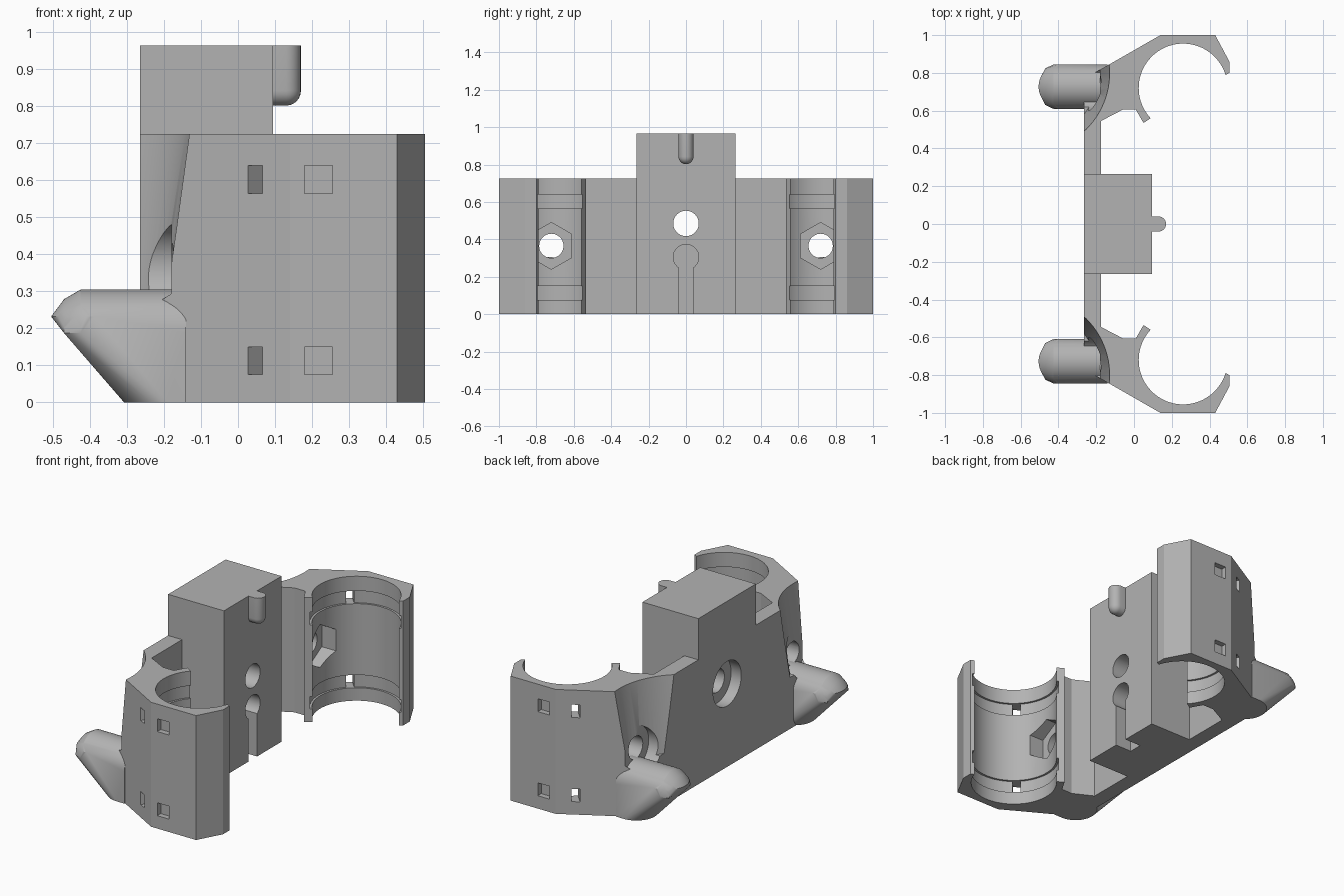
import bpy
import bmesh
from math import sin, cos, pi, radians
from mathutils import Matrix, Vector

if "Cube" in bpy.data.objects:
    bpy.data.objects.remove(bpy.data.objects["Cube"], do_unlink=True)

grey = bpy.data.materials.new("plain grey plastic")
grey.use_nodes = True
colour = (0.45, 0.45, 0.45, 1)
grey.diffuse_color = colour
grey.node_tree.nodes["Principled BSDF"].inputs["Base Color"].default_value = colour


def make(name, bm):
    bmesh.ops.recalc_face_normals(bm, faces=bm.faces)
    mesh = bpy.data.meshes.new(name)
    bm.to_mesh(mesh)
    bm.free()
    mesh.materials.append(grey)
    ob = bpy.data.objects.new(name, mesh)
    bpy.context.collection.objects.link(ob)
    return ob


def prism(name, points, z0, z1):
    bm = bmesh.new()
    face = bm.faces.new([bm.verts.new((x, y, z0)) for x, y in points])
    up = bmesh.ops.extrude_face_region(bm, geom=[face])["geom"]
    moved = [v for v in up if isinstance(v, bmesh.types.BMVert)]
    bmesh.ops.translate(bm, vec=(0, 0, z1 - z0), verts=moved)
    return make(name, bm)


def box(name, lo, hi):
    return prism(name, [(lo[0], lo[1]), (hi[0], lo[1]), (hi[0], hi[1]), (lo[0], hi[1])], lo[2], hi[2])


def hull(name, points):
    bm = bmesh.new()
    for p in points:
        bm.verts.new(p)
    result = bmesh.ops.convex_hull(bm, input=bm.verts)
    loose = {v for v in result["geom_interior"] + result["geom_unused"]
             if isinstance(v, bmesh.types.BMVert)}
    bmesh.ops.delete(bm, geom=list(loose), context="VERTS")
    return make(name, bm)


def rod(name, x0, x1, y, z, r, sides=48):
    # Cylinder along x, with a corner straight up
    bm = bmesh.new()
    m = (Matrix.Translation(((x0 + x1) / 2, y, z)) @ Matrix.Rotation(pi / 2, 4, "Y")
         @ Matrix.Rotation(pi / 2, 4, "Z") @ Matrix.Rotation(pi / 2, 4, "Z"))
    bmesh.ops.create_cone(bm, cap_ends=True, segments=sides, radius1=r, radius2=r,
                          depth=x1 - x0)
    # Put the first corner on the local x axis, which becomes vertical
    first = max(bm.verts, key=lambda v: v.co.x)
    if abs(first.co.y) > 0.001:
        bmesh.ops.rotate(bm, verts=bm.verts, cent=(0, 0, 0), matrix=Matrix.Rotation(pi / sides, 3, "Z"))
    bmesh.ops.transform(bm, matrix=m, verts=bm.verts)
    return make(name, bm)


def cone(name, x, y, z0, z1, r0, r1):
    bm = bmesh.new()
    bmesh.ops.create_cone(bm, cap_ends=True, segments=96, radius1=r0, radius2=r1, depth=z1 - z0,
                          matrix=Matrix.Translation((x, y, (z0 + z1) / 2)))
    return make(name, bm)


def combine(target, tool, operation="DIFFERENCE"):
    tool.hide_render = True
    mod = target.modifiers.new("combine", "BOOLEAN")
    mod.operation = operation
    mod.solver = "EXACT"
    mod.object = tool
    bpy.context.view_layer.objects.active = target
    bpy.ops.object.modifier_apply(modifier=mod.name)
    bpy.data.objects.remove(tool, do_unlink=True)


# Back plate with a bearing holder at each end
CX, CY, R = 0.26, 0.72, 0.235
HOLE_Z = 0.365
half = [(-0.265, 0.768), (0.14, 1), (0.43, 1), (0.505, 0.86), (0.505, 0.8)]
for i in range(49):
    a = radians(17 + (223 - 17) * i / 48)
    half.append((CX + R * cos(a), CY + R * sin(a)))
half += [(0.05, 0.535), (0.01, 0.605), (-0.06, 0.605), (-0.175, 0.545)]
outline = half + [(x, -y) for x, y in reversed(half)]
body = prism("carriage_body", outline, 0, 0.725)

# Central block
combine(body, box("block", (-0.265, -0.265, 0), (0.095, 0.265, 0.965)), "UNION")

# Centre hole, its counterbore, and the keyhole slot
combine(body, rod("cutter", -0.4, 0.2, 0, 0.485, 0.068))
combine(body, rod("cutter", -0.4, -0.2, 0, 0.485, 0.13))
combine(body, rod("cutter", -0.01, 0.2, 0, 0.305, 0.068))
combine(body, box("cutter", (-0.01, -0.04, -0.1), (0.2, 0.04, 0.29)))

for s in (-1, 1):
    y = s * CY
    # Screwdriver clearance, screw head recess, screw hole, nut recess
    combine(body, cone("cutter", -0.55, s * 0.8, 0.3, 0.8, 0.36, 0.432))
    combine(body, rod("cutter", -0.5, -0.18, y, HOLE_Z, 0.12))
    combine(body, rod("cutter", -0.5, 0.2, y, HOLE_Z, 0.065))
    combine(body, rod("cutter", -0.04, 0.2, y, HOLE_Z, 0.125, 6))
    for z0, z1 in ((0.075, 0.15), (0.565, 0.64)):
        # Shallow tie groove in the bore
        combine(body, cone("cutter", CX, y, z0, z1, R + 0.012, R + 0.012))
        # Tie windows
        combine(body, box("cutter", (0.18, min(s * 0.968, s * 1.1), z0),
                          (0.255, max(s * 0.968, s * 1.1), z1)))
        out = Vector((0.047 - CX, 0.947 - CY)).normalized()
        side = Vector((-out.y, out.x)) * 0.022
        mid = Vector((CX, CY))
        corners = [mid + out * d + side * k for d, k in ((0.2, -1), (0.4, -1), (0.4, 1), (0.2, 1))]
        combine(body, prism("cutter", [(c.x, s * c.y) for c in corners], z0, z1))

# Slanted round pods behind the holders
parts = [body]
PY, PR = 0.727, 0.118
for s, label in ((-1, "right"), (1, "left")):
    pts = []
    for i in range(33):
        a = pi * i / 32
        c, d = PR * cos(a), PR * sin(a)
        pts.append((-0.14, s * PY + c, 0.187 + d))
        pts.append((-0.425, s * PY + c, 0.187 + d))
        pts.append((-0.19 - d, s * PY + c, 0))
        pts.append((-0.387 - d, s * PY + c, 0.232))
        pts.append((-0.47, s * PY + c * 0.82, 0.187 + d * 0.78))
    pts += [(-0.14, s * PY + k * PR, 0) for k in (-1, 1)]
    parts.append(hull(label + "_pod", pts))

# Rounded pin on the block
pts = []
for x in (0.08, 0.13):
    for i in range(24):
        a = 2 * pi * i / 24
        for j in range(7):
            b = pi / 2 * j / 6
            r = 0.04 * cos(b)
            pts.append((x + r * cos(a), r * sin(a), 0.842 - 0.04 * sin(b)))
        pts.append((x + 0.04 * cos(a), 0.04 * sin(a), 0.965))
parts.append(hull("stop_pin", pts))

# Smooth the round surfaces and keep the edges crisp
bpy.context.view_layer.update()
for ob in parts:
    ob.select_set(True)
bpy.context.view_layer.objects.active = body
bpy.ops.object.shade_smooth_by_angle(angle=radians(25))
